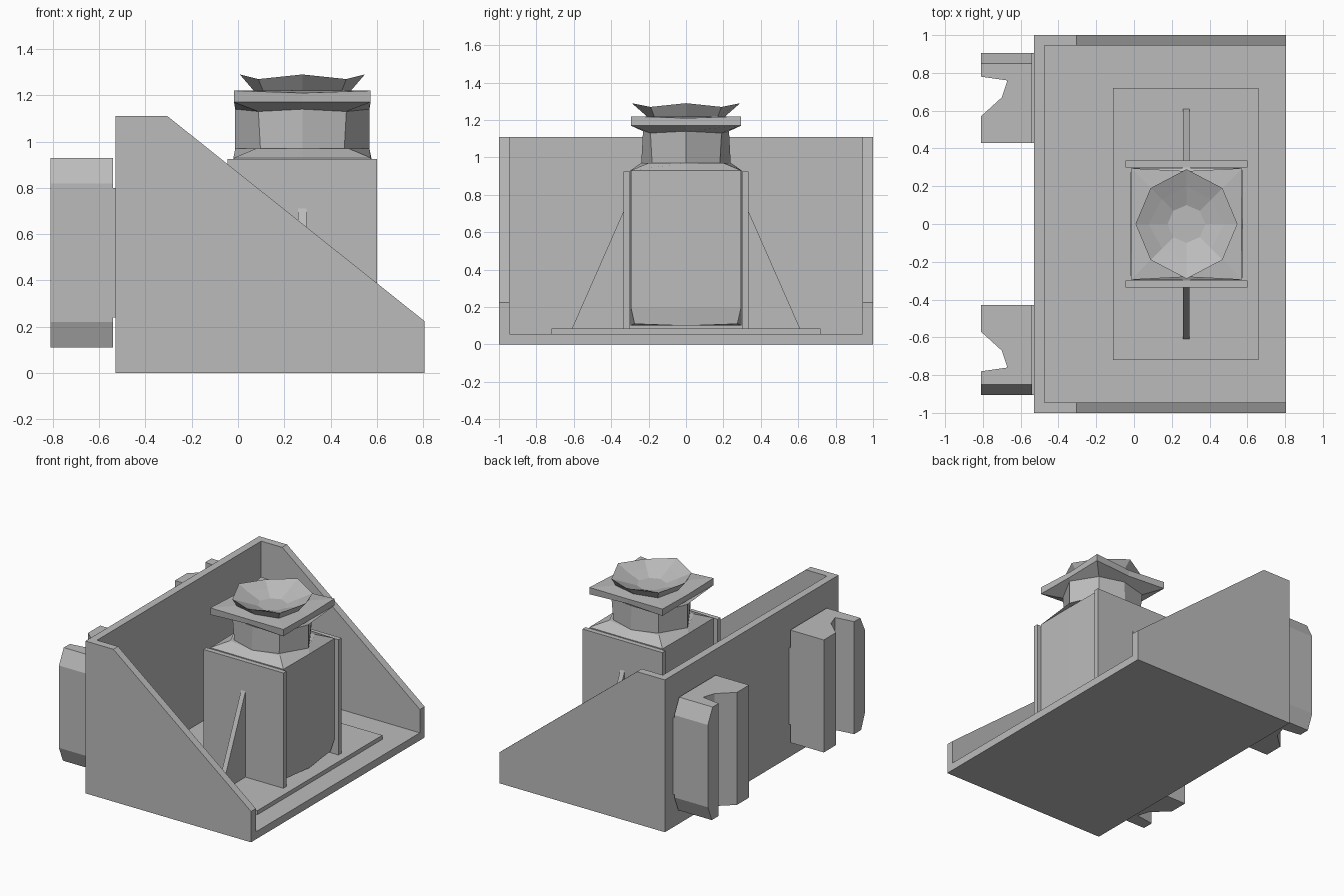
import bpy, bmesh, math

cube = bpy.data.objects.get("Cube")
if cube:
    bpy.data.objects.remove(cube, do_unlink=True)

GREY = (0.5, 0.5, 0.5, 1)
grey = bpy.data.materials.new("plain grey")
grey.use_nodes = True
grey.diffuse_color = GREY
grey.node_tree.nodes["Principled BSDF"].inputs["Base Color"].default_value = GREY


def loft(name, rings):
    """Skin a closed solid through rings of equal point count."""
    bm = bmesh.new()
    loops = [[bm.verts.new(p) for p in ring] for ring in rings]
    n = len(loops[0])
    for low, high in zip(loops, loops[1:]):
        for i in range(n):
            j = (i + 1) % n
            bm.faces.new((low[i], low[j], high[j], high[i]))
    bm.faces.new(loops[0][::-1])
    bm.faces.new(loops[-1])
    bmesh.ops.recalc_face_normals(bm, faces=bm.faces)
    mesh = bpy.data.meshes.new(name)
    bm.to_mesh(mesh)
    bm.free()
    mesh.materials.append(grey)
    obj = bpy.data.objects.new(name, mesh)
    bpy.context.collection.objects.link(obj)
    return obj


def box(name, x, y, z):
    return loft(name, [[(x[0], y[0], h), (x[1], y[0], h), (x[1], y[1], h), (x[0], y[1], h)] for h in z])


# Open housing
box("housing_floor", (-0.53, 0.805), (-0.95, 0.95), (0, 0.055))
box("housing_back_wall", (-0.53, -0.475), (-0.95, 0.95), (0.055, 1.11))
cheek = [(-0.53, 0), (0.805, 0), (0.805, 0.225), (-0.305, 1.11), (-0.53, 1.11)]
box("base_plate", (-0.11, 0.66), (-0.72, 0.72), (0.055, 0.085))

# Mirrored cheeks, clamp plates, gussets and rear brackets
for side, s in (("left", 1), ("right", -1)):
    loft("housing_cheek_" + side, [[(x, s * y, z) for x, z in cheek] for y in (0.945, 1)])
    box("clamp_plate_" + side, (-0.045, 0.6), sorted((s * 0.3, s * 0.335)), (0.085, 0.925))
    gusset = [(0.335, 0.085), (0.61, 0.085), (0.335, 0.71)]
    loft("gusset_" + side, [[(x, s * y, z) for y, z in gusset] for x in (0.26, 0.295)])

    # Notched bracket with chamfered ends
    outline = [(-0.54, 0.43), (-0.54, 0.905), (-0.81, 0.905), (-0.81, 0.78),
               (-0.67, 0.76), (-0.7, 0.67), (-0.81, 0.57), (-0.81, 0.43)]
    rings = []
    for z, limit in ((0.11, 0.86), (0.22, 0.905), (0.82, 0.905), (0.93, 0.85)):
        rings.append([(x, s * min(y, limit), z) for x, y in outline])
    loft("rear_bracket_" + side, rings)
    box("bracket_pad_" + side, (-0.54, -0.53), sorted((s * 0.43, s * 0.905)), (0.24, 0.8))


def ring8(axis_x, axis_y, corner, z_axis, z_corner):
    """Eight points: four on the axes, four on the diagonals."""
    points = []
    for i in range(8):
        a = i * math.pi / 4
        c, s = round(math.cos(a)), round(math.sin(a))
        if i % 2:
            points.append((0.278 + c * corner, s * corner, z_corner))
        else:
            points.append((0.278 + c * axis_x, s * axis_y, z_axis))
    return points


# Square body with shoulder
loft("body", [
    ring8(0.298, 0.298, 0.275, 0.1, 0.11),
    ring8(0.298, 0.298, 0.295, 0.2, 0.2),
    ring8(0.298, 0.298, 0.295, 0.93, 0.93),
    ring8(0.29, 0.24, 0.2, 0.97, 0.97),
])
# Faceted neck opening into a square flange and a dished cap
loft("neck_and_cap", [
    ring8(0.29, 0.24, 0.18, 0.95, 0.95),
    ring8(0.29, 0.23, 0.19, 1.14, 1.13),
    ring8(0.29, 0.27, 0.295, 1.17, 1.17),
    ring8(0.29, 0.28, 0.295, 1.21, 1.22),
    ring8(0.21, 0.21, 0.17, 1.22, 1.22),
    ring8(0.27, 0.29, 0.19, 1.29, 1.27),
    ring8(0.2, 0.2, 0.13, 1.25, 1.24),
    ring8(0.1, 0.1, 0.07, 1.21, 1.21),
])
